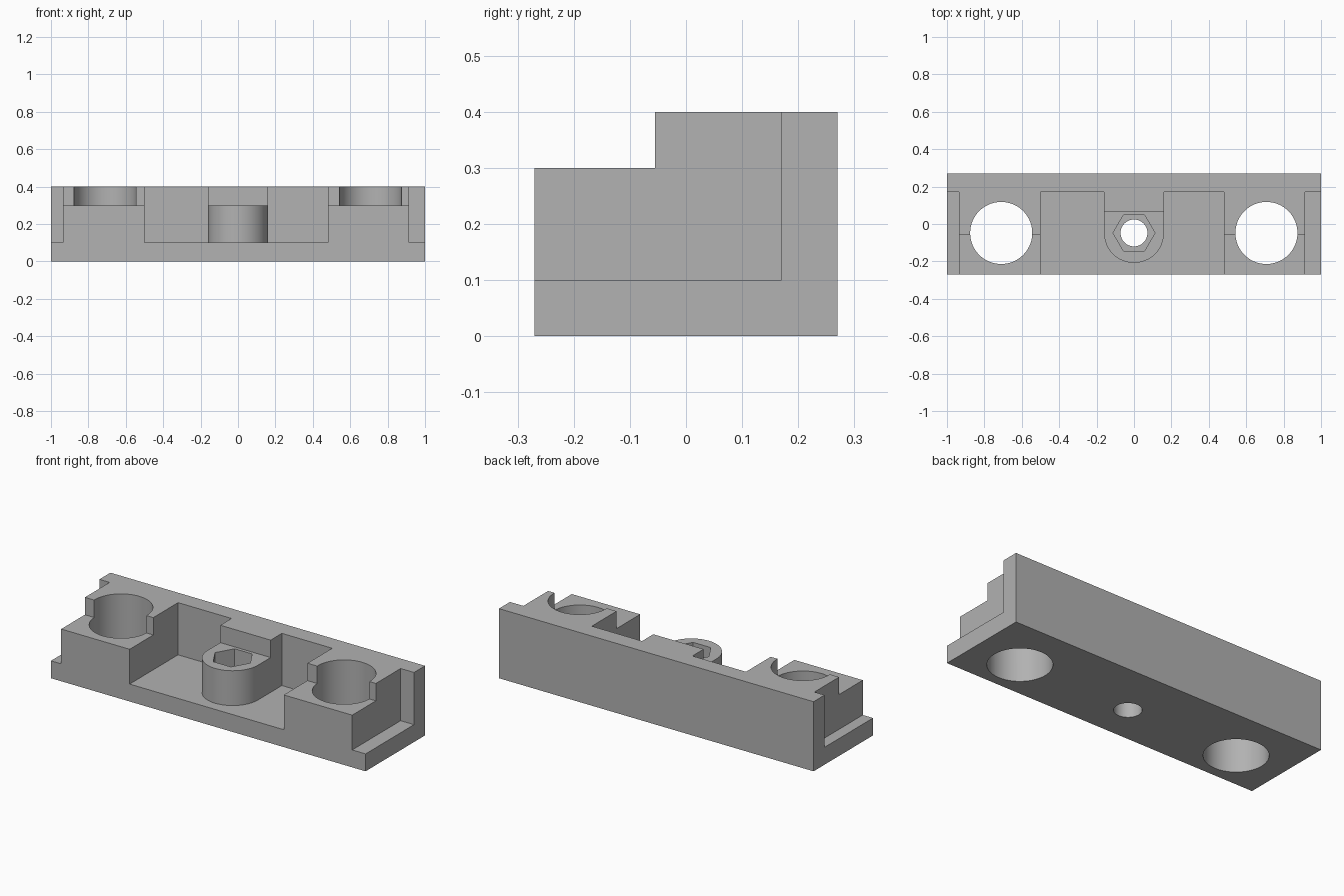
import bpy, bmesh
from math import pi, cos, sin, radians

if "Cube" in bpy.data.objects:
    bpy.data.objects.remove(bpy.data.objects["Cube"], do_unlink=True)

grey = bpy.data.materials.new("plain grey")
grey.use_nodes = True
COLOUR = (0.445, 0.445, 0.445, 1)
grey.diffuse_color = COLOUR
grey.node_tree.nodes["Principled BSDF"].inputs["Base Color"].default_value = COLOUR


def prism(name, outline, z0, z1):
    """Extrude a counter-clockwise outline from z0 up to z1."""
    bm = bmesh.new()
    base = bm.faces.new([bm.verts.new((x, y, z0)) for x, y in outline])
    top = bmesh.ops.extrude_face_region(bm, geom=[base])["geom"]
    bmesh.ops.translate(bm, vec=(0, 0, z1 - z0),
                        verts=[v for v in top if isinstance(v, bmesh.types.BMVert)])
    bmesh.ops.recalc_face_normals(bm, faces=bm.faces)
    mesh = bpy.data.meshes.new(name)
    bm.to_mesh(mesh)
    bm.free()
    mesh.materials.append(grey)
    obj = bpy.data.objects.new(name, mesh)
    bpy.context.collection.objects.link(obj)
    return obj


def rect(x0, x1, y0, y1):
    return [(x0, y0), (x1, y0), (x1, y1), (x0, y1)]


def arc(cx, cy, r, start, end, n):
    return [(cx + r * cos(start + (end - start) * i / n),
             cy + r * sin(start + (end - start) * i / n)) for i in range(n + 1)]


def circle(cx, cy, r, n):
    return arc(cx, cy, r, 0, 2 * pi, n)[:-1]


FLOOR, STEP, TOP = 0.1, 0.3, 0.4
WALL, CENTRE, BOSS = 0.17, -0.048, 0.16

body = prism("bracket_body", rect(-1, 1, -0.27, 0.27), 0, TOP)

# Central recess, curving round the front of the rounded boss
recess = [(-0.5, -0.5), (0.48, -0.5), (0.48, WALL), (BOSS, WALL)]
recess += arc(0, CENTRE, BOSS, 0, -pi, 32)
recess += [(-BOSS, WALL), (-0.5, WALL)]

cutters = [
    prism("recess_cutter", recess, FLOOR, 1),
    # End ledges
    prism("right_end_cutter", rect(-1.5, -0.935, -0.5, WALL), FLOOR, 1),
    prism("left_end_cutter", rect(0.915, 1.5, -0.5, WALL), FLOOR, 1),
    # Lowered front of the blocks and of the boss
    prism("block_step_cutter", rect(-1.2, 1.2, -0.6, -0.055), STEP, 1.1),
    prism("boss_step_cutter", rect(-0.3, 0.3, -0.7, 0.068), STEP, 1.2),
    # Screw hole with its hexagonal nut pocket
    prism("nut_pocket_cutter", circle(0, CENTRE, 0.112, 6), FLOOR, 1),
    prism("screw_hole_cutter", circle(0, CENTRE, 0.072, 48), -0.5, 0.6),
]
# Large bores through the two blocks
for side, x in (("right", -0.71), ("left", 0.708)):
    cutters.append(prism(side + "_bore_cutter", circle(x, CENTRE, 0.166, 72), -0.5, 1))

bpy.context.view_layer.objects.active = body
body.select_set(True)
for cutter in cutters:
    mod = body.modifiers.new(cutter.name, "BOOLEAN")
    mod.operation, mod.solver, mod.object = "DIFFERENCE", "EXACT", cutter
    bpy.ops.object.modifier_apply(modifier=mod.name)
    bpy.data.objects.remove(cutter, do_unlink=True)

bpy.ops.object.shade_smooth_by_angle(angle=radians(30))
